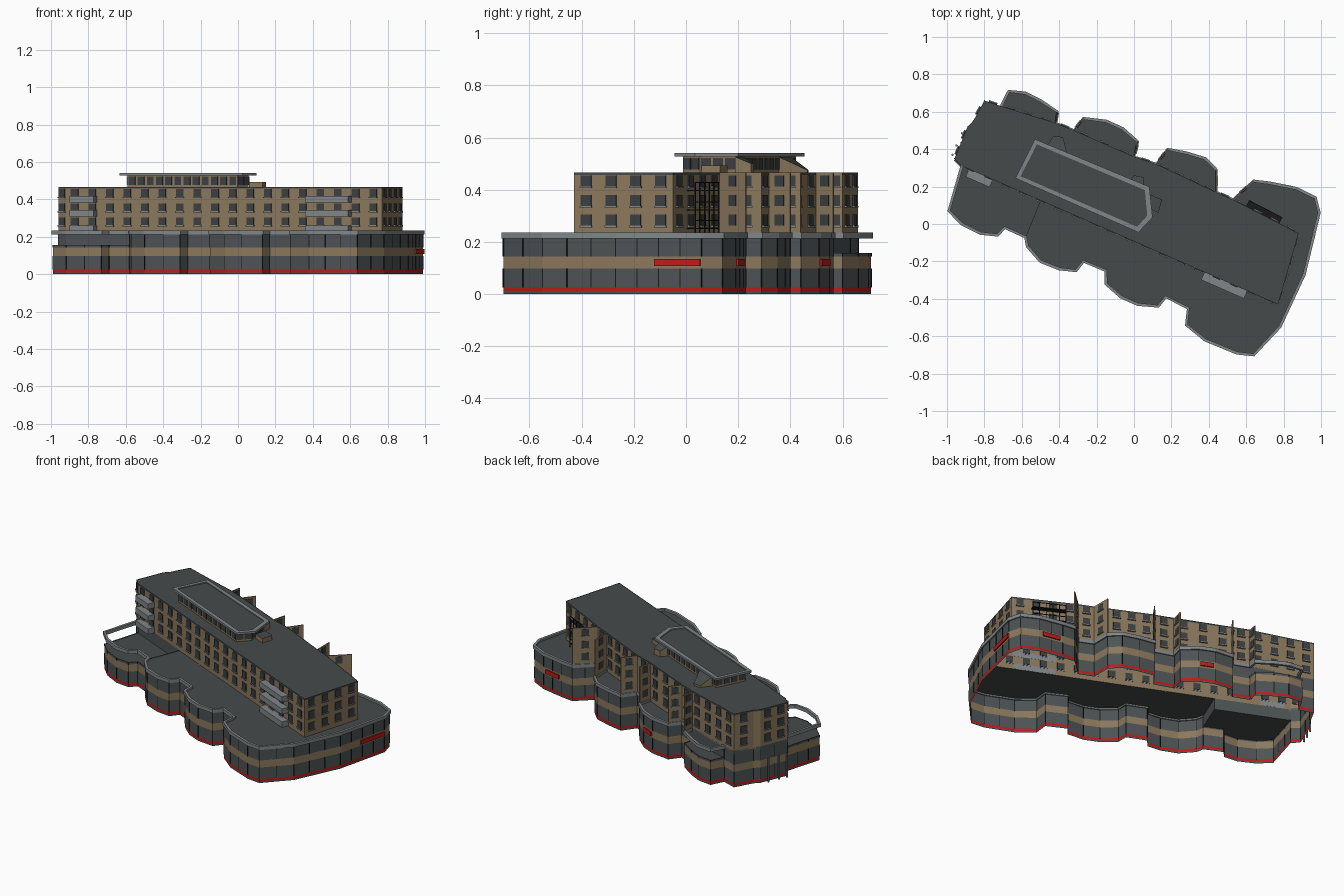
import bpy, bmesh, math
from mathutils import Matrix, Vector

cube = bpy.data.objects.get("Cube")
if cube:
    bpy.data.objects.remove(cube)


def material(name, r, g, b):
    m = bpy.data.materials.new(name)
    m.use_nodes = True
    m.diffuse_color = (r, g, b, 1)
    m.node_tree.nodes["Principled BSDF"].inputs["Base Color"].default_value = (r, g, b, 1)
    return m


ROOF = material("roof grey", .06, .068, .07)
PANEL = material("panel grey", .075, .086, .09)
TAN = material("tan wall", .26, .19, .11)
GLASS = material("window glass", .045, .05, .052)
TRIM = material("light trim", .22, .24, .25)
RED = material("red stripe", .5, .012, .01)
BLACK = material("black seam", .01, .01, .01)


def finish(name, bm, mats):
    me = bpy.data.meshes.new(name)
    bm.to_mesh(me)
    bm.free()
    for m in mats:
        me.materials.append(m)
    ob = bpy.data.objects.new(name, me)
    bpy.context.scene.collection.objects.link(ob)
    return ob


def strip(name, pts, levels, mats, closed=False, thick=0):
    """Upright wall along a path, one material per height band."""
    bm = bmesh.new()
    rings = [[bm.verts.new((x, y, z)) for x, y in pts] for z in levels]
    n = len(pts)
    used = list(dict.fromkeys(mats))
    for k, m in enumerate(mats):
        lo, hi = rings[k], rings[k + 1]
        for i in range(n if closed else n - 1):
            j = (i + 1) % n
            bm.faces.new((lo[i], lo[j], hi[j], hi[i])).material_index = used.index(m)
    ob = finish(name, bm, used)
    if thick:
        mod = ob.modifiers.new("thickness", 'SOLIDIFY')
        mod.thickness, mod.offset = thick, 0
    return ob


def sheet(name, pts, z, mat):
    bm = bmesh.new()
    bm.faces.new([bm.verts.new((x, y, z)) for x, y in pts])
    return finish(name, bm, [mat])


def block(name, pts, base, tops, side, top):
    """Closed block on a plan, with its own top height at each corner."""
    bm = bmesh.new()
    lo = [bm.verts.new((x, y, base)) for x, y in pts]
    hi = [bm.verts.new((x, y, z)) for (x, y), z in zip(pts, tops)]
    for i in range(len(pts)):
        j = (i + 1) % len(pts)
        bm.faces.new((lo[i], lo[j], hi[j], hi[i]))
    bm.faces.new(hi).material_index = 1
    return finish(name, bm, [side, top])


def bar(bm, a, b, t, length, depth, z0, z1, out=0):
    """Box lying along the wall a-b at fraction t, pushed outwards by out."""
    a, b = Vector(a), Vector(b)
    d = (b - a).normalized()
    c = a.lerp(b, t) + Vector((d.y, -d.x)) * out
    mat = (Matrix.Translation((c.x, c.y, (z0 + z1) / 2))
           @ Matrix.Rotation(math.atan2(d.y, d.x), 4, 'Z')
           @ Matrix.Diagonal((length, depth, z1 - z0, 1)))
    bmesh.ops.create_cube(bm, size=1, matrix=mat)


def edges(pts, closed=False):
    return list(zip(pts, pts[1:] + (pts[:1] if closed else [])))


# Ground plan, counter-clockwise
low_front = [(-.92, .31), (-.99, .07), (-.92, 0), (-.82, -.05), (-.73, -.06), (-.69, -.02), (-.58, -.07)]
front = [(-.58, -.07), (-.57, -.12), (-.5, -.2), (-.4, -.24), (-.31, -.25), (-.27, -.2),
         (-.15, -.25), (-.15, -.32), (-.07, -.39), (.02, -.43), (.13, -.44), (.17, -.39),
         (.29, -.45), (.28, -.54), (.38, -.62), (.55, -.69), (.64, -.7)]
end_bay = [(.78, -.55), (.91, -.27), (.99, .06), (.97, .14), (.87, .19), (.72, .22), (.64, .23), (.53, .13)]
bay_c = [(.44, .17), (.44, .29), (.38, .35), (.28, .38), (.18, .4), (.12, .32)]
bay_b = [(0, .36), (.02, .44), (-.06, .51), (-.15, .55), (-.27, .565), (-.32, .5)]
bay_a = [(-.42, .54), (-.41, .6), (-.5, .66), (-.58, .7), (-.67, .71), (-.71, .63)]
left_end = [(-.71, .63), (-.8, .66), (-.86, .55), (-.89, .52), (-.96, .35), (-.92, .31)]
main = front + end_bay + bay_c + bay_b + bay_a[:1]
tower = [left_end[-1], (.77, -.43), (.88, -.05), end_bay[-1], bay_c[0], bay_c[-1],
         bay_b[0], bay_b[-1], bay_a[0]] + left_end[:-1]
step = (-.5, .126)

# Banded lower storeys
low_z = [0, .01, .025, .098, .143, .157]
low_m = [PANEL, RED, PANEL, TAN, PANEL]
tall_z, tall_m = low_z[:-1] + [.22], low_m
strip("main_podium_wall", main, tall_z, tall_m)
strip("left_end_podium_wall", left_end, low_z[:-1] + [.232], tall_m)
strip("front_terrace_wall", low_front, low_z, low_m)
strip("rear_terrace_wall", bay_a, low_z, low_m)
strip("terrace_back_wall", [tower[0], step, front[0]], [.15, .225], [PANEL])
strip("rear_terrace_back_wall", [bay_a[0], bay_a[-1]], [.15, .232], [PANEL])

# Podium roofs, left open beneath the tower
sheet("front_roof", front + end_bay + [tower[2], tower[1], step], .222, ROOF)
sheet("rear_roof_middle", bay_c, .222, ROOF)
sheet("rear_roof_inner", bay_b, .222, ROOF)
sheet("front_terrace", low_front + [step], .152, ROOF)
sheet("rear_terrace", bay_a, .152, ROOF)
strip("podium_rim", low_front[:-1] + main + bay_a[1:], [.213, .235], [TRIM], thick=.016)

# Panel seams
bm = bmesh.new()
for path, top in ((main, .213), (left_end, .213), (low_front, .157), (bay_a, .157)):
    for a, b in edges(path):
        n = max(1, round((Vector(b) - Vector(a)).length / .09))
        for i in range(n):
            bar(bm, a, b, i / n, .004, .004, .025, .098)
            bar(bm, a, b, i / n, .004, .004, .143, top)
finish("panel_seams", bm, [BLACK])

# Plain sign plates
bm = bmesh.new()
bar(bm, end_bay[1], end_bay[2], .72, .18, .008, .108, .134, .004)
bar(bm, end_bay[4], end_bay[5], .5, .11, .008, .108, .134, .004)
bar(bm, bay_b[2], bay_b[3], .5, .08, .008, .108, .134, .004)
finish("sign_plates", bm, [RED])

# Tower and the free-standing fin walls at the rear bays
strip("tower_wall", tower, [.222, .457, .466], [TAN, ROOF], closed=True)
sheet("tower_roof", tower, .464, ROOF)
fins = [(end_bay[-2], end_bay[-1]), (bay_c[0], bay_c[1]), (bay_c[-2], bay_c[-1]),
        (bay_b[0], bay_b[1]), (bay_b[-2], bay_b[-1]), (bay_a[0], bay_a[1])]
for a, b in fins:
    strip("rear_fin_wall", [a, b], [.222, .465], [TAN], thick=.006)

# Windows with sills on every tower wall
panes, sills = bmesh.new(), bmesh.new()
for a, b in edges(tower, True) + fins:
    size = (Vector(b) - Vector(a)).length
    n = round(size / .1)
    for i in range(n):
        for z in (.283, .358, .434):
            t = (i + .5) / n
            bar(panes, a, b, t, .042, .01, z - .021, z + .021)
            bar(sills, a, b, t, .048, .012, z - .027, z - .021, .004)
finish("tower_windows", panes, [GLASS])
finish("window_sills", sills, [TRIM])

# Front balconies
bm = bmesh.new()
for t, size in ((.06, .14), (.835, .25)):
    for z in (.225, .308, .384):
        bar(bm, tower[0], tower[1], t, size, .045, z, z + .035, .022)
finish("front_balconies", bm, [TRIM])

# Rear fire escape
bm = bmesh.new()
a, b = tower[2], tower[3]
for z in (.25, .32, .395):
    bar(bm, a, b, .55, .2, .035, z, z + .004, .018)
    bar(bm, a, b, .55, .2, .004, z + .03, z + .034, .035)
for i in range(6):
    bar(bm, a, b, .3 + .1 * i, .004, .004, .23, .43, .035)
finish("fire_escape", bm, [BLACK])

# Entrance columns at the left end
bm = bmesh.new()
for x, y in ((-.92, .485), (-.95, .42), (-.97, .37)):
    bmesh.ops.create_cone(bm, cap_ends=True, segments=8, radius1=.006, radius2=.006, depth=.15,
                          matrix=Matrix.Translation((x, y, .075)))
finish("entrance_columns", bm, [TRIM])

# Rooftop storey with overhanging slab
slab = [(-.62, .25), (.02, -.03), (.085, .04), (.07, .19), (-.525, .44)]
mid = Vector((-.26, .2))
inner = [tuple(mid + (Vector(p) - mid) * .92) for p in slab]
strip("rooftop_wall", inner, [.464, .53], [TAN], closed=True)
sheet("rooftop_slab", slab, .535, ROOF)
strip("rooftop_rim", slab, [.528, .541], [TRIM], closed=True, thick=.03)
bm = bmesh.new()
for a, b in edges(inner, True):
    n = max(1, round((Vector(b) - Vector(a)).length / .055))
    for i in range(n):
        bar(bm, a, b, (i + .5) / n, .038, .008, .477, .522)
finish("rooftop_windows", bm, [GLASS])

# Small roof housings
block("sloped_housing", [(-.48, .4), (-.35, .35), (-.38, .465), (-.43, .47)], .46,
      (.528, .528, .475, .475), TAN, ROOF)
block("rear_housing", [(-.03, .22), (.05, .19), (.05, .25), (0, .26)], .46,
      (.525, .525, .5, .5), TAN, ROOF)
block("end_housing", [(.06, .09), (.13, .06), (.15, .13), (.08, .16)], .46,
      (.492,) * 4, TAN, ROOF)
